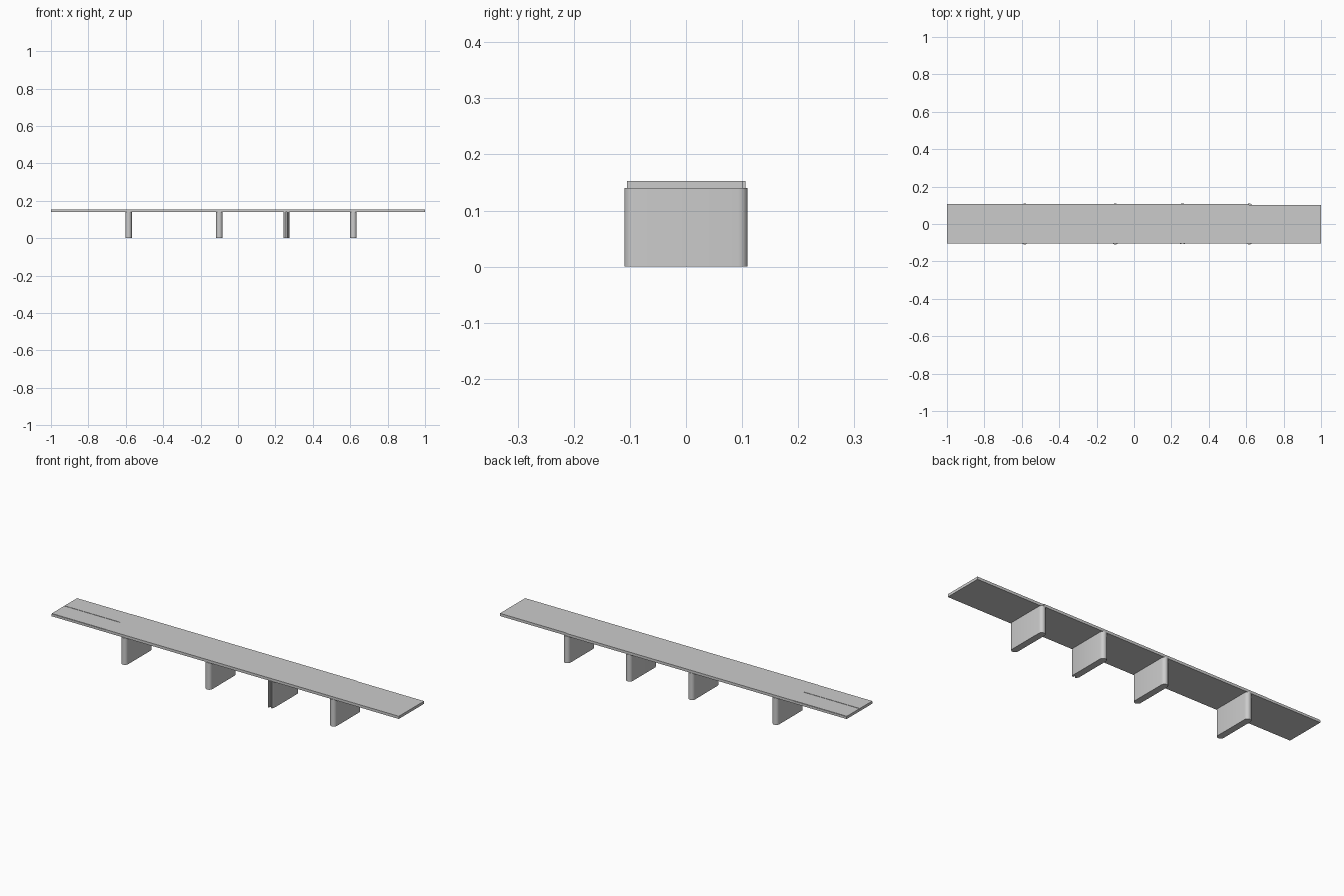
import bpy, bmesh, math

if "Cube" in bpy.data.objects:
    bpy.data.objects.remove(bpy.data.objects["Cube"])


def prism(name, outline, z0, z1):
    """Extrude a plan outline from z0 to z1."""
    bm = bmesh.new()
    face = bm.faces.new([bm.verts.new((x, y, z0)) for x, y in outline])
    top = bmesh.ops.extrude_face_region(bm, geom=[face])
    verts = [v for v in top["geom"] if isinstance(v, bmesh.types.BMVert)]
    bmesh.ops.translate(bm, verts=verts, vec=(0, 0, z1 - z0))
    bmesh.ops.recalc_face_normals(bm, faces=bm.faces)
    mesh = bpy.data.meshes.new(name)
    bm.to_mesh(mesh)
    bm.free()
    obj = bpy.data.objects.new(name, mesh)
    bpy.context.collection.objects.link(obj)
    return obj


def smooth(obj):
    bpy.ops.object.select_all(action="DESELECT")
    obj.select_set(True)
    bpy.context.view_layer.objects.active = obj
    bpy.ops.object.shade_smooth_by_angle(angle=math.radians(35))


def cap(x, y, r, sign, n=10):
    """Half-round end of a pier, running anticlockwise."""
    start = 0 if sign > 0 else math.pi
    return [(x + r * math.cos(start + math.pi * i / n),
             y + r * math.sin(start + math.pi * i / n)) for i in range(n + 1)]


# Bridge deck, slightly narrower beyond the last pier
deck = prism("deck", [(-1, -0.105), (1, -0.105), (1, 0.102), (0.615, 0.102),
                      (0.615, 0.106), (-1, 0.106)], 0.139, 0.153)

# Shallow joint grooves at the left end of the deck
for label, x1, y in (("centre", -0.68, 0.0), ("front", -0.69, -0.105), ("back", -0.69, 0.106)):
    cutter = prism(label + "_groove_cutter", [(-1.01, y - 0.0015), (x1, y - 0.0015),
                                              (x1, y + 0.0015), (-1.01, y + 0.0015)], 0.1505, 0.16)
    cutter.hide_render = True
    cutter.hide_viewport = True
    cut = deck.modifiers.new(label + "_groove", "BOOLEAN")
    cut.operation = "DIFFERENCE"
    cut.solver = "EXACT"
    cut.object = cutter

# Wall piers with rounded ends; the third has a notched front nose
R = 0.017
for i, x in enumerate((-0.585, -0.1, 0.259, 0.617)):
    front = cap(x, -0.11 + R, R, -1)
    if i == 2:
        front = [(x - R, -0.11 + R), (x - 0.012, -0.107), (x - 0.006, -0.108),
                 (x - 0.004, -0.096), (x + 0.004, -0.096), (x + 0.006, -0.108),
                 (x + 0.012, -0.107), (x + R, -0.11 + R)]
    smooth(prism(f"pier_{i + 1}", cap(x, 0.11 - R, R, 1) + front, 0, 0.14))
